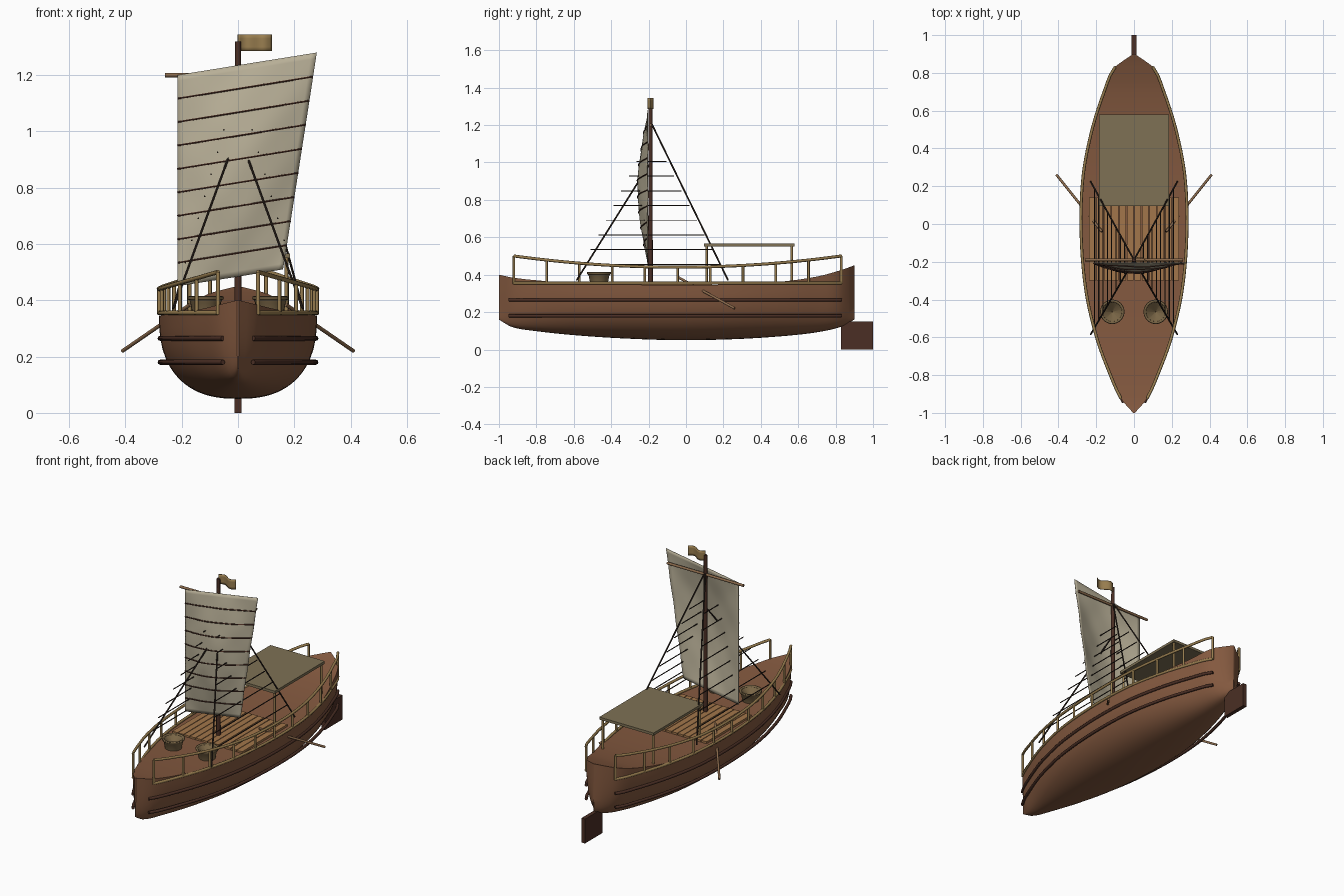
import bpy, bmesh, math
from mathutils import Vector

if "Cube" in bpy.data.objects:
    bpy.data.objects.remove(bpy.data.objects["Cube"])


def material(name, rgb):
    m = bpy.data.materials.new(name)
    m.diffuse_color = (*rgb, 1)
    m.use_nodes = True
    m.node_tree.nodes["Principled BSDF"].inputs["Base Color"].default_value = m.diffuse_color
    return m


HULL = material("hull_wood", (0.23, 0.10, 0.05))
PLANK = material("plank_wood", (0.36, 0.18, 0.07))
DARK = material("dark_wood", (0.07, 0.028, 0.018))
ROPE = material("rope", (0.03, 0.02, 0.015))
RAIL = material("bamboo", (0.32, 0.21, 0.08))
OAR = material("oar_wood", (0.25, 0.14, 0.07))
SAIL = material("canvas", (0.48, 0.43, 0.31))
ROOF = material("thatch", (0.21, 0.165, 0.09))
BASKET = material("wicker", (0.19, 0.13, 0.06))


def finish(name, bm, mat, angle=None):
    bmesh.ops.recalc_face_normals(bm, faces=bm.faces)
    me = bpy.data.meshes.new(name)
    bm.to_mesh(me)
    bm.free()
    ob = bpy.data.objects.new(name, me)
    bpy.context.collection.objects.link(ob)
    me.materials.append(mat)
    bpy.ops.object.select_all(action='DESELECT')
    ob.select_set(True)
    bpy.context.view_layer.objects.active = ob
    if angle:
        bpy.ops.object.shade_smooth_by_angle(angle=math.radians(angle))
    return ob


def box(name, lo, hi, mat):
    bm = bmesh.new()
    lo, hi = Vector(lo), Vector(hi)
    bmesh.ops.create_cube(bm, size=1)
    for v in bm.verts:
        v.co = (lo + hi) / 2 + v.co * (hi - lo)
    return finish(name, bm, mat)


def tube(name, pts, r, mat, r_end=None, sides=8):
    # round bar swept along a path
    pts = [Vector(p) for p in pts]
    r_end = r if r_end is None else r_end
    bm, rings = bmesh.new(), []
    for i, p in enumerate(pts):
        t = (pts[min(i + 1, len(pts) - 1)] - pts[max(i - 1, 0)]).normalized()
        up = Vector((0, 0, 1)) if abs(t.z) < 0.9 else Vector((0, 1, 0))
        a = t.cross(up).normalized()
        b = a.cross(t)
        rad = r + (r_end - r) * i / (len(pts) - 1)
        rings.append([bm.verts.new(p + rad * (a * math.cos(k) + b * math.sin(k)))
                      for k in (2 * math.pi * j / sides for j in range(sides))])
    for q, s in zip(rings, rings[1:]):
        for j in range(sides):
            bm.faces.new((q[j], q[j - 1], s[j - 1], s[j]))
    bm.faces.new(rings[0])
    bm.faces.new(rings[-1])
    return finish(name, bm, mat, 50)


def grid(name, f, nu, nv, mat, thick):
    bm = bmesh.new()
    v = [[bm.verts.new(f(i / nu, j / nv)) for j in range(nv + 1)] for i in range(nu + 1)]
    for i in range(nu):
        for j in range(nv):
            bm.faces.new((v[i][j], v[i + 1][j], v[i + 1][j + 1], v[i][j + 1]))
    ob = finish(name, bm, mat, 60)
    m = ob.modifiers.new("thickness", 'SOLIDIFY')
    m.thickness, m.offset = thick, 0


# hull stations: y, half width, keel height, sheer height
STATIONS = [(-1, .004, .16, .40), (-.93, .065, .12, .385), (-.8, .125, .098, .37),
            (-.6, .198, .077, .356), (-.35, .255, .060, .348), (-.05, .28, .05, .345),
            (.25, .27, .055, .348), (.5, .222, .070, .362), (.7, .158, .092, .39),
            (.83, .10, .122, .425), (.9, .004, .16, .45)]


def station(y, k):
    # smooth interpolation of the hull lines
    S = STATIONS
    i = max(n for n in range(len(S) - 1) if S[n][0] <= y + 1e-9)

    def slope(n):
        a, b = S[max(n - 1, 0)], S[min(n + 1, len(S) - 1)]
        return (b[k] - a[k]) / (b[0] - a[0])
    h = S[i + 1][0] - S[i][0]
    t = (y - S[i][0]) / h
    return ((2*t**3 - 3*t*t + 1) * S[i][k] + (t**3 - 2*t*t + t) * h * slope(i)
            + (3*t*t - 2*t**3) * S[i + 1][k] + (t**3 - t*t) * h * slope(i + 1))


# hull with closed deck
bm, rings, N, M = bmesh.new(), [], 64, 28
for i in range(N + 1):
    y = -1 + 1.9 * i / N
    w, keel, top = (station(y, k) for k in (1, 2, 3))
    ring = []
    for j in range(M + 1):
        a = math.pi * j / M
        c, s = math.cos(a), max(math.sin(a), 0)
        ring.append(bm.verts.new((math.copysign(abs(c) ** .82, c) * w, y,
                                  top - (top - keel) * s ** .82)))
    rings.append(ring)
for p, q in zip(rings, rings[1:]):
    for j in range(M + 1):
        bm.faces.new((p[j], p[j - 1], q[j - 1], q[j]))
bm.faces.new(rings[0])
bm.faces.new(rings[-1])
finish("hull", bm, HULL, 40)

# deck planks
for i in range(12):
    x = -.24 + .04 * i
    box("deck_plank", (x + .002, -.3, .343), (x + .038, .14, .358), PLANK)

# rudder, mast, yard
box("rudder", (-.012, .83, 0), (.012, 1, .15), DARK)
tube("mast", [(0, -.19, .33), (0, -.19, 1.32)], .013, DARK, .010, 12)
tube("yard", [(-.26, -.19, 1.2), (.26, -.19, 1.2)], .008, OAR)


# sail with battens
def sail(u, v):
    xl, xr = -.215, .16 + .12 * v
    x = xl + (xr - xl) * u
    z = .45 + .75 * v + (.06 + .02 * v) * u
    belly = math.sin(math.pi * u) * math.sin(math.pi * v)
    ripple = .002 * math.sin(14 * u) * math.sin(19 * v)
    return (x, -.205 - .052 * belly + ripple, z)


grid("sail", sail, 24, 36, SAIL, .003)
for n in range(1, 9):
    tube("sail_batten", [Vector(sail(i / 16, n / 9)) - Vector((0, .003, 0)) for i in range(17)],
         .0035, DARK, sides=6)

# pennant
grid("pennant", lambda u, v: (.12 * u, -.19 + .015 * math.sin(2 * math.pi * u), 1.285 + .06 * v),
     16, 4, RAIL, .003)

# canopy
box("canopy_roof", (-.185, .095, .55), (.185, .58, .566), ROOF)

for s, side in ((-1, "left"), (1, "right")):
    # railing
    ys = [-.92 + .175 * i / 4 for i in range(41)]
    def top(y): return .44 + .06 * ((y + .045) / .875) ** 2
    tube(side + "_top_rail", [(s * station(y, 1), y, top(y)) for y in ys], .008, RAIL)
    tube(side + "_lower_rail", [(s * station(y, 1), y, .355) for y in ys], .008, RAIL)
    for y in ys[::4]:
        x = s * station(y, 1)
        tube(side + "_rail_post", [(x, y, .35), (x, y, top(y))], .007, RAIL)
    # rubbing strakes
    for z in (.265, .18):
        tube(side + "_strake", [(s * station(y, 1) * .985, y, z) for y in
                                (-.945 + 1.775 * i / 40 for i in range(41))], .009, DARK)
    # canopy posts
    for y in (.11, .565):
        tube(side + "_canopy_post", [(s * .172, y, .34), (s * .172, y, .555)], .007, RAIL)
    # stays and ratlines
    tube(side + "_fore_stay", [(0, -.19, 1.0), (s * .23, -.585, .37)], .0045, ROPE, sides=6)
    tube(side + "_back_stay", [(0, -.19, 1.22), (s * .23, .225, .37)], .0045, ROPE, sides=6)
    for n in range(8):
        z = 1.005 - .0785 * n
        half = .08 + .52 * (1.005 - z)
        x = s * (.05 + .29 * (1.005 - z))
        tube(side + "_ratline", [(x, -.185 - half, z), (x, -.185 + half, z)], .003, ROPE, sides=6)
    # oar
    tube(side + "_oar", [(s * .17, -.04, .385), (s * .41, .26, .22)], .007, OAR)
    # basket, open at the top with a rolled rim
    bm, loops = bmesh.new(), []
    for r, z in ((.001, .35), (.046, .35), (.058, .408), (.064, .414), (.065, .404),
                 (.064, .414), (.053, .410), (.042, .362), (.001, .362)):
        loops.append([bm.verts.new((s * .115 + r * math.cos(a), -.465 + r * math.sin(a), z))
                      for a in (2 * math.pi * j / 24 for j in range(24))])
    for p, q in zip(loops[:4] + loops[5:], loops[1:4] + loops[6:]):
        if p is loops[3]:
            continue
        for j in range(24):
            bm.faces.new((p[j], p[j - 1], q[j - 1], q[j]))
    bmesh.ops.delete(bm, geom=[v for v in bm.verts if not v.link_faces], context='VERTS')
    bmesh.ops.remove_doubles(bm, verts=bm.verts, dist=.0005)
    finish(side + "_basket", bm, BASKET, 40)
    tube(side + "_basket_rim", [(s * .115 + .058 * math.cos(a), -.465 + .058 * math.sin(a), .408)
                                for a in (2 * math.pi * j / 24 for j in range(25))], .007, BASKET)
